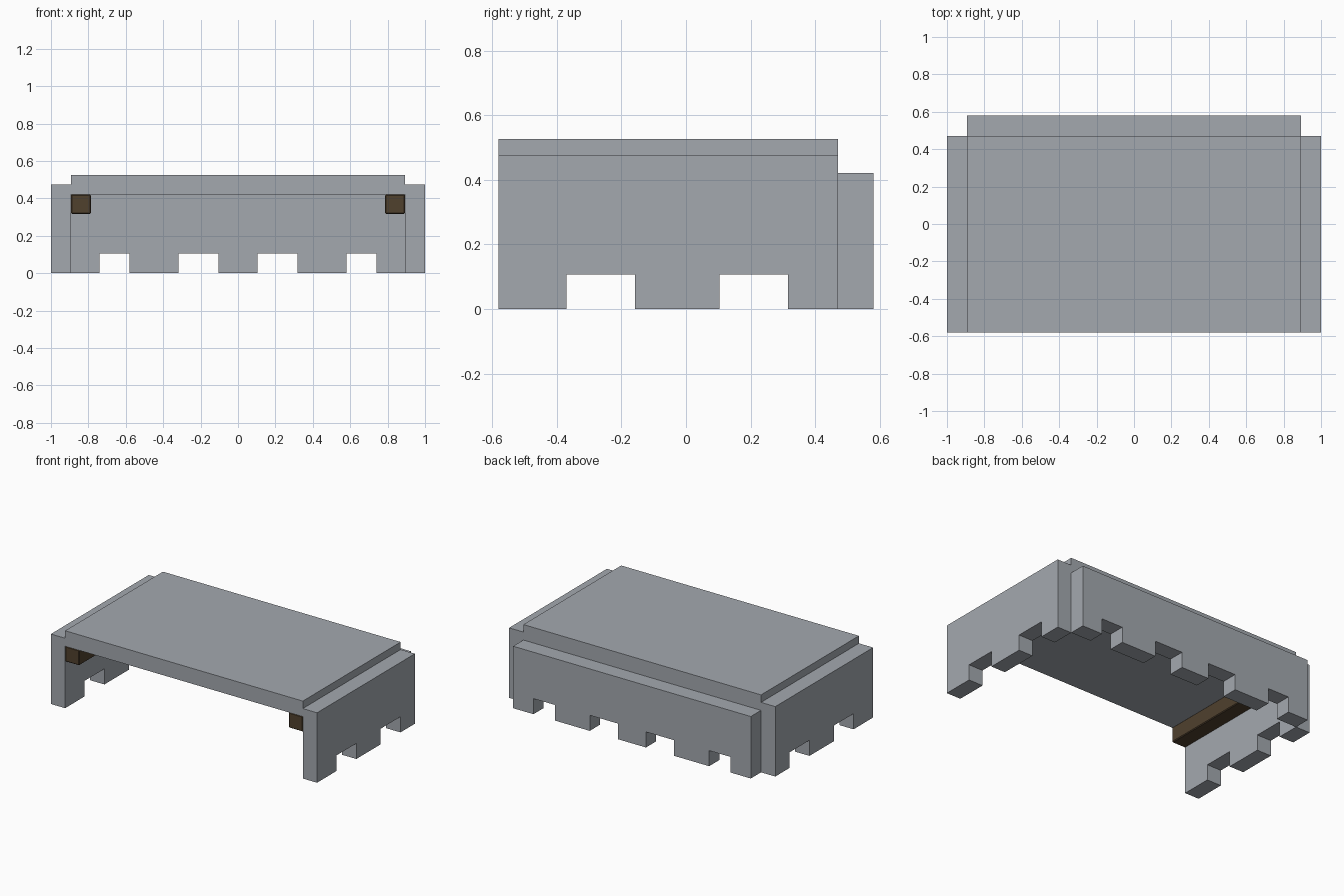
import bpy, bmesh
from mathutils import Vector, Matrix

if "Cube" in bpy.data.objects:
    bpy.data.objects.remove(bpy.data.objects["Cube"])


def material(name, rgb):
    m = bpy.data.materials.new(name)
    m.diffuse_color = (*rgb, 1)
    m.use_nodes = True
    m.node_tree.nodes["Principled BSDF"].inputs["Base Color"].default_value = m.diffuse_color
    return m


STONE = material("stone grey", (0.37, 0.395, 0.43))
WOOD = material("dark wood", (0.08, 0.052, 0.027))


def add_object(name, bm, mat):
    bmesh.ops.recalc_face_normals(bm, faces=bm.faces)
    mesh = bpy.data.meshes.new(name)
    bm.to_mesh(mesh)
    bm.free()
    mesh.materials.append(mat)
    ob = bpy.data.objects.new(name, mesh)
    bpy.context.collection.objects.link(ob)
    return ob


def box(name, lo, hi, mat):
    lo, hi = Vector(lo), Vector(hi)
    bm = bmesh.new()
    bmesh.ops.create_cube(bm, size=1, matrix=Matrix.Translation((lo + hi) / 2)
                          @ Matrix.Diagonal((*(hi - lo), 1)))
    return add_object(name, bm, mat)


def notched_wall(name, start, end, height, notches, notch_h, place, depth, mat):
    """Extrude a wall outline with square notches along its foot."""
    outline = [(start, height), (start, 0)]
    for a, b in notches:
        outline += [(a, 0), (a, notch_h), (b, notch_h), (b, 0)]
    outline += [(end, 0), (end, height)]
    bm = bmesh.new()
    face = bm.faces.new([bm.verts.new(place(u, z)) for u, z in outline])
    ext = bmesh.ops.extrude_face_region(bm, geom=[face])
    verts = [g for g in ext["geom"] if isinstance(g, bmesh.types.BMVert)]
    bmesh.ops.translate(bm, verts=verts, vec=depth)
    return add_object(name, bm, mat)


FRONT, BACK, END = -0.58, 0.47, 0.58
INNER, NOTCH = 0.893, 0.106

# Roof slab
box("roof_slab", (-INNER, FRONT, 0.421), (INNER, BACK, 0.526), STONE)

# Back wall with four foot notches
notched_wall("back_wall", -INNER, INNER, 0.421,
             [(-0.74, -0.58), (-0.317, -0.105), (0.105, 0.317), (0.58, 0.74)],
             NOTCH, lambda u, z: (u, BACK, z), (0, END - BACK, 0), STONE)

for side, s in (("left", -1), ("right", 1)):
    # Side walls with two foot notches
    notched_wall(side + "_wall", FRONT, BACK, 0.475,
                 [(-0.37, -0.158), (0.103, 0.315)],
                 NOTCH, lambda u, z: (s * INNER, u, z),
                 (s * (1 - INNER), 0, 0), STONE)
    # Wooden rails under the roof
    x0, x1 = sorted((s * 0.787, s * INNER))
    rail = box(side + "_rail", (x0, FRONT, 0.317), (x1, BACK, 0.421), WOOD)
    bevel = rail.modifiers.new("edge", "BEVEL")
    bevel.width = 0.005
    bevel.segments = 1
